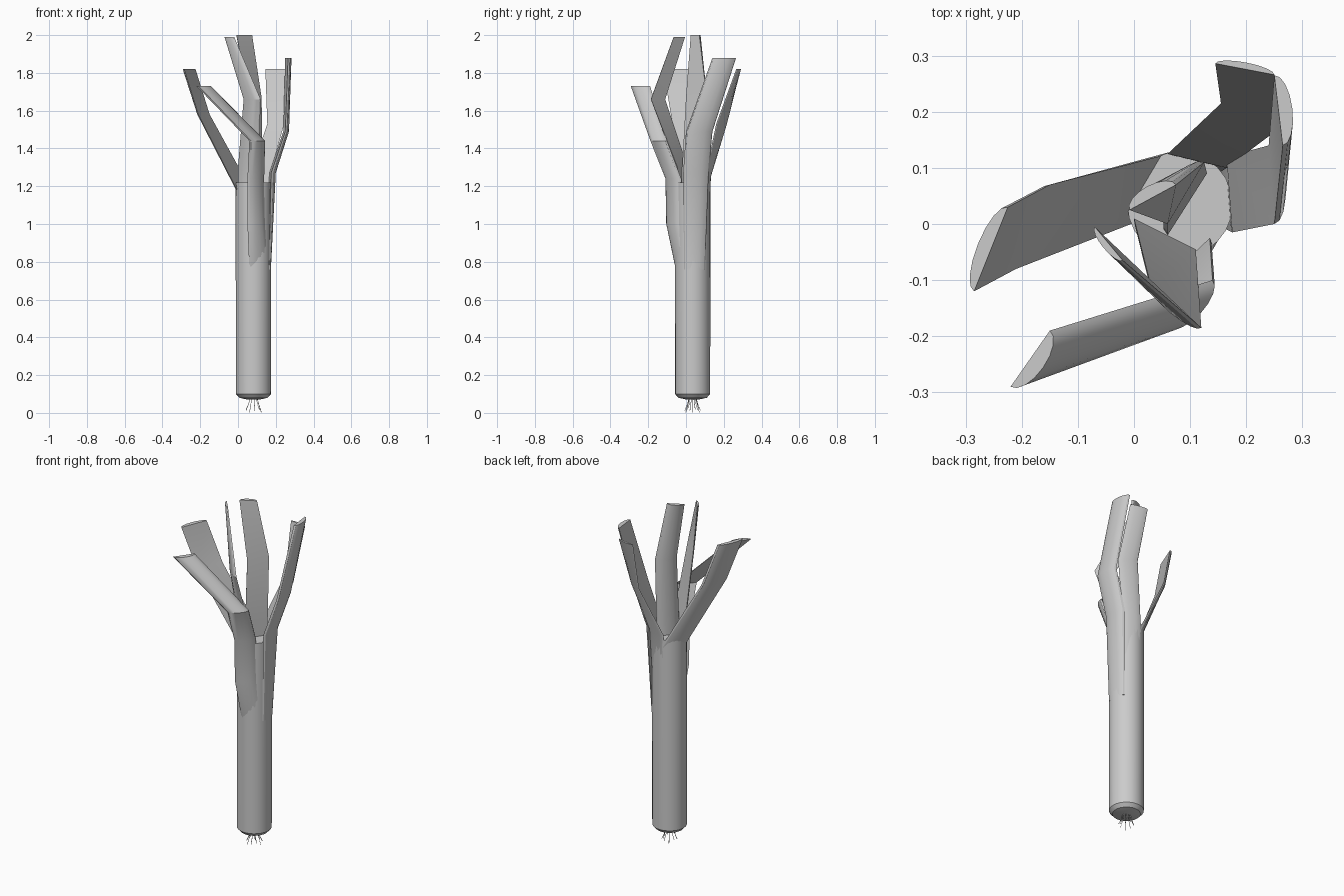
import bpy, bmesh, math, random
from mathutils import Vector

cube = bpy.data.objects.get("Cube")
if cube:
    bpy.data.objects.remove(cube)

GREY = (0.6, 0.6, 0.6, 1.0)
mat = bpy.data.materials.new("plain grey")
mat.use_nodes = True
mat.diffuse_color = GREY
mat.node_tree.nodes["Principled BSDF"].inputs["Base Color"].default_value = GREY


def loft(name, rings):
    """Skin a stack of equal-length rings and cap both ends."""
    bm = bmesh.new()
    loops = [[bm.verts.new(p) for p in ring] for ring in rings]
    n = len(loops[0])
    for low, high in zip(loops, loops[1:]):
        for i in range(n):
            j = (i + 1) % n
            bm.faces.new((low[i], low[j], high[j], high[i]))
    bm.faces.new(loops[0][::-1])
    bm.faces.new(loops[-1])
    bmesh.ops.recalc_face_normals(bm, faces=bm.faces)
    mesh = bpy.data.meshes.new(name)
    bm.to_mesh(mesh)
    bm.free()
    mesh.materials.append(mat)
    obj = bpy.data.objects.new(name, mesh)
    bpy.context.collection.objects.link(obj)
    bpy.ops.object.select_all(action='DESELECT')
    obj.select_set(True)
    bpy.context.view_layer.objects.active = obj
    bpy.ops.object.shade_smooth_by_angle(angle=math.radians(25))
    return obj


def circle(x, y, z, r, n=24):
    return [(x + r * math.cos(t), y + r * math.sin(t), z)
            for t in (math.tau * i / n for i in range(n))]


def segment(z, ax, ay, bx, by, bulge, n=8):
    """Level slice: flat chord a-b, arc bulging to the right of a-b."""
    a, b = Vector((ax, ay, z)), Vector((bx, by, z))
    d = (b - a).normalized()
    out = Vector((d.y, -d.x, 0))
    return [a.lerp(b, (1 - math.cos(math.pi * i / n)) / 2)
            + out * bulge * math.sin(math.pi * i / n) for i in range(n + 1)]


# Stalk with a rounded foot
loft("stalk", [circle(0.082, 0.035, z, r) for z, r in
               ((0.07, 0.03), (0.08, 0.075), (0.1, 0.093), (0.76, 0.094), (1.22, 0.094))])

# Leaves: height, chord start, chord end, bulge
leaves = {
    "right_leaf": [(1.0, 0.07, 0.12, 0.0, 0.0, 0.02), (1.18, 0.07, 0.127, -0.005, 0.0, 0.025),
                   (1.58, -0.15, 0.07, -0.21, -0.08, 0.022),
                   (1.82, -0.225, 0.03, -0.285, -0.12, 0.025)],
    "front_leaf": [(0.76, 0.06, -0.05, 0.17, 0.01, 0.02), (1.0, 0.05, -0.1, 0.14, -0.025, 0.025),
                   (1.24, 0.05, -0.105, 0.135, -0.025, 0.025),
                   (1.44, 0.06, -0.185, 0.14, -0.1, 0.025),
                   (1.73, -0.22, -0.29, -0.15, -0.19, 0.028)],
    "left_leaf": [(0.76, 0.165, -0.01, 0.15, 0.1, 0.015), (1.27, 0.175, -0.015, 0.165, 0.12, 0.03),
                  (1.49, 0.25, 0.0, 0.24, 0.14, 0.025),
                  (1.88, 0.265, 0.14, 0.25, 0.265, 0.025)],
    "back_leaf": [(0.9, 0.15, 0.09, 0.06, 0.12, 0.01), (1.25, 0.165, 0.1, 0.06, 0.125, 0.015),
                  (1.53, 0.245, 0.16, 0.155, 0.215, 0.012),
                  (1.82, 0.25, 0.266, 0.145, 0.286, 0.012)],
    "inner_front_leaf": [(1.1, 0.0, 0.01, 0.11, -0.05, 0.02), (1.3, 0.0, 0.01, 0.11, -0.045, 0.02),
                         (1.66, 0.03, -0.11, 0.12, -0.185, 0.015),
                         (1.99, -0.07, -0.005, -0.02, -0.065, 0.012)],
    "inner_back_leaf": [(1.1, 0.13, 0.09, 0.06, -0.02, 0.03), (1.3, 0.13, 0.09, 0.06, -0.02, 0.03),
                        (1.67, 0.125, 0.11, 0.06, 0.0, 0.03),
                        (2.0, 0.075, 0.07, -0.008, 0.025, 0.022)],
}
for name, slices in leaves.items():
    loft(name, [segment(*s) for s in slices])

# Thin roots below the foot
random.seed(4)
curve = bpy.data.curves.new("roots", 'CURVE')
curve.dimensions = '3D'
curve.bevel_depth = 0.0015
curve.bevel_resolution = 0
curve.use_fill_caps = True
for i in range(9):
    t = math.tau * i / 9
    c, s = math.cos(t), math.sin(t)
    line = curve.splines.new('POLY')
    line.points.add(2)
    end = 0.002 if i % 3 == 0 else random.uniform(0.01, 0.03)
    for p, (r, z) in zip(line.points, ((0.02, 0.075), (0.028, 0.045), (0.042, end))):
        p.co = (0.082 + r * c, 0.035 + r * s, z, 1)
curve.materials.append(mat)
bpy.context.collection.objects.link(bpy.data.objects.new("roots", curve))
